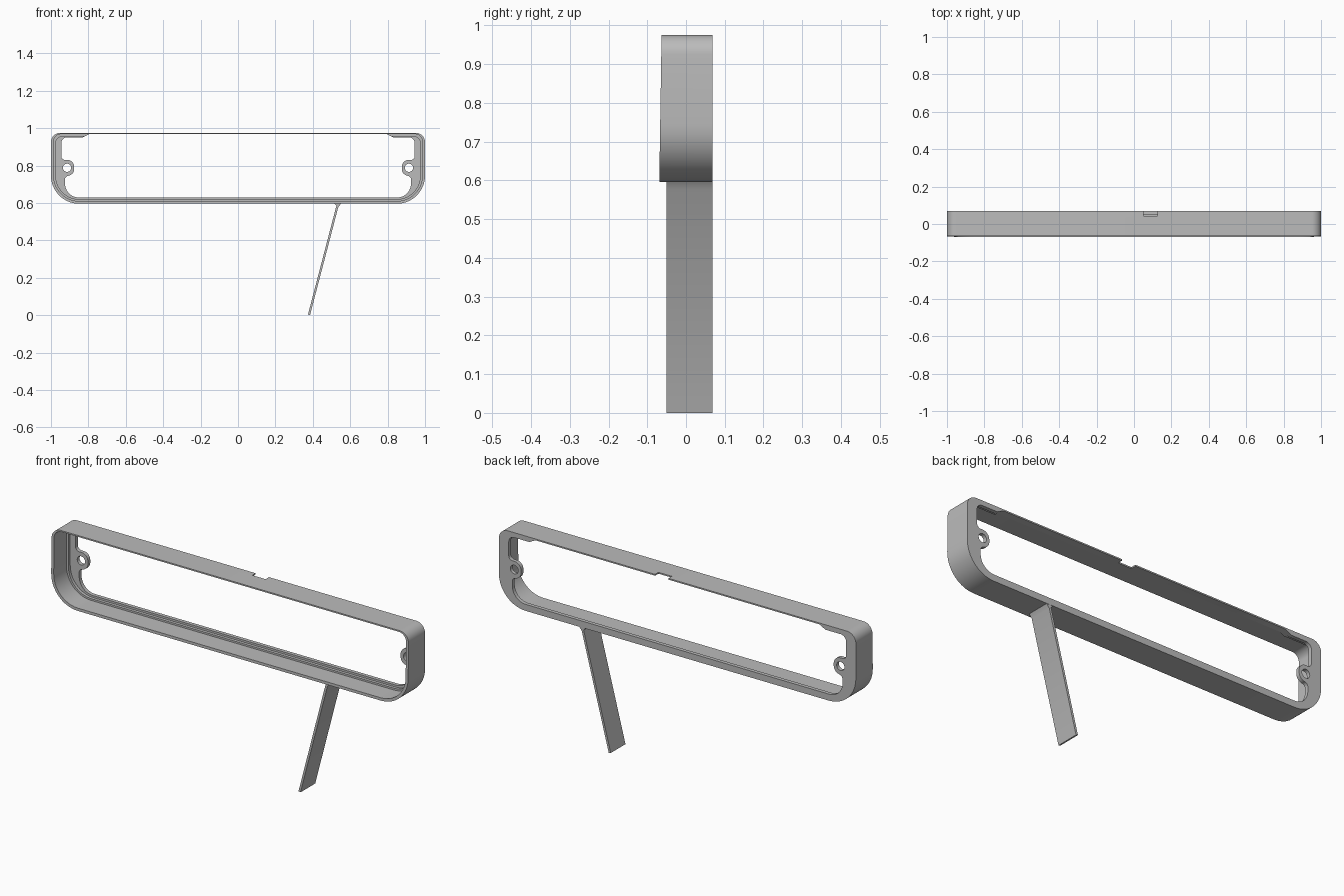
import bpy, bmesh, math
from mathutils import Vector

cube = bpy.data.objects.get("Cube")
if cube:
    bpy.data.objects.remove(cube, do_unlink=True)

grey = bpy.data.materials.new("plain_grey")
grey.use_nodes = True
COLOUR = (0.5, 0.5, 0.5, 1)
grey.diffuse_color = COLOUR
grey.node_tree.nodes["Principled BSDF"].inputs["Base Color"].default_value = COLOUR


def fillet(corners, steps=10):
    """Round each (x, z, radius) corner of a closed loop."""
    out = []
    for i, (x, z, r) in enumerate(corners):
        p = Vector((x, z))
        if r == 0:
            out.append(p)
            continue
        a = (Vector(corners[i - 1][:2]) - p).normalized()
        b = (Vector(corners[(i + 1) % len(corners)][:2]) - p).normalized()
        half = a.angle(b) / 2
        centre = p + (a + b).normalized() * r / math.sin(half)
        start = p + a * r / math.tan(half) - centre
        end = p + b * r / math.tan(half) - centre
        sweep = start.angle_signed(end)
        for k in range(steps + 1):
            t = -sweep * k / steps
            c, s = math.cos(t), math.sin(t)
            out.append(centre + Vector((start.x * c - start.y * s,
                                        start.x * s + start.y * c)))
    return out


def mirrored(half):
    return fillet(half + [(-x, z, r) for x, z, r in reversed(half)])


def circle(cx, cz, r, n=32):
    return [Vector((cx + r * math.cos(math.tau * i / n),
                    cz + r * math.sin(math.tau * i / n))) for i in range(n)]


def plate(name, loops, y0, y1):
    """Extrude an outline with holes from y0 to y1."""
    bm = bmesh.new()
    edges = []
    for loop in loops:
        vs = [bm.verts.new((p.x, y0, p.y)) for p in loop]
        edges += [bm.edges.new((vs[i - 1], vs[i])) for i in range(len(vs))]
    bmesh.ops.triangle_fill(bm, use_beauty=True, edges=edges, normal=(0, -1, 0))
    ext = bmesh.ops.extrude_face_region(bm, geom=bm.faces[:])
    for v in ext["geom"]:
        if isinstance(v, bmesh.types.BMVert):
            v.co.y = y1
    bmesh.ops.recalc_face_normals(bm, faces=bm.faces[:])
    mesh = bpy.data.meshes.new(name)
    bm.to_mesh(mesh)
    bm.free()
    mesh.materials.append(grey)
    obj = bpy.data.objects.new(name, mesh)
    bpy.context.collection.objects.link(obj)
    return obj


BACK, TOP, BASE = 0.069, 0.975, 0.596
outer = mirrored([(1, BASE, 0.15), (1, TOP, 0.05)])
wall_inner = mirrored([(0.986, 0.61, 0.137), (0.986, 0.968, 0.04)])
step_inner = mirrored([(0.975, 0.619, 0.128), (0.975, 0.955, 0.035),
                       (0.82, 0.955, 0), (0.795, 0.968, 0)])
opening = mirrored([(0.925, 0.629, 0.075), (0.925, 0.745, 0.02),
                    (0.876, 0.745, 0.036), (0.876, 0.83, 0.036),
                    (0.945, 0.83, 0.02), (0.945, 0.95, 0.03),
                    (0.83, 0.95, 0), (0.795, 0.968, 0)])
screw_holes = [circle(s * 0.914, 0.788, 0.022) for s in (-1, 1)]

# Outer rim, with its front edge leaning slightly
rim = plate("outer_rim", [outer, wall_inner], -BACK, 0.035)
for v in rim.data.vertices:
    if v.co.y < 0:
        v.co.y = -0.063 - 0.006 * (TOP - v.co.z) / (TOP - BASE)

# Inner ledge and back flange with screw bosses
ledge = plate("inner_ledge", [outer, step_inner], 0.035, 0.05)
flange = plate("back_flange", [outer, opening] + screw_holes, 0.05, BACK)

# Notch in the rear of the top wall
bpy.ops.mesh.primitive_cube_add(size=1, location=(0.0875, 0.07, 0.97))
cutter = bpy.context.object
cutter.name = "notch_cutter"
cutter.scale = (0.075, 0.056, 0.06)
cutter.hide_render = True
for obj in (ledge, flange):
    mod = obj.modifiers.new("notch", 'BOOLEAN')
    mod.operation = 'DIFFERENCE'
    mod.solver = 'EXACT'
    mod.object = cutter
    bpy.context.view_layer.objects.active = obj
    bpy.ops.object.modifier_apply(modifier="notch")
bpy.data.objects.remove(cutter, do_unlink=True)

# Slanted strip below the frame, flared where it joins
leg_profile = [(0.374, 0.003), (0.385, 0), (0.536, 0.577), (0.552, 0.598),
               (0.515, 0.598), (0.526, 0.585)]
leg = plate("support_leg", [[Vector(p) for p in leg_profile]], -0.05, 0.068)

# Smooth the rounded walls, keep the edges crisp
bpy.ops.object.select_all(action='DESELECT')
for obj in (rim, ledge, flange, leg):
    obj.select_set(True)
bpy.context.view_layer.objects.active = rim
bpy.ops.object.shade_smooth_by_angle(angle=math.radians(30))
